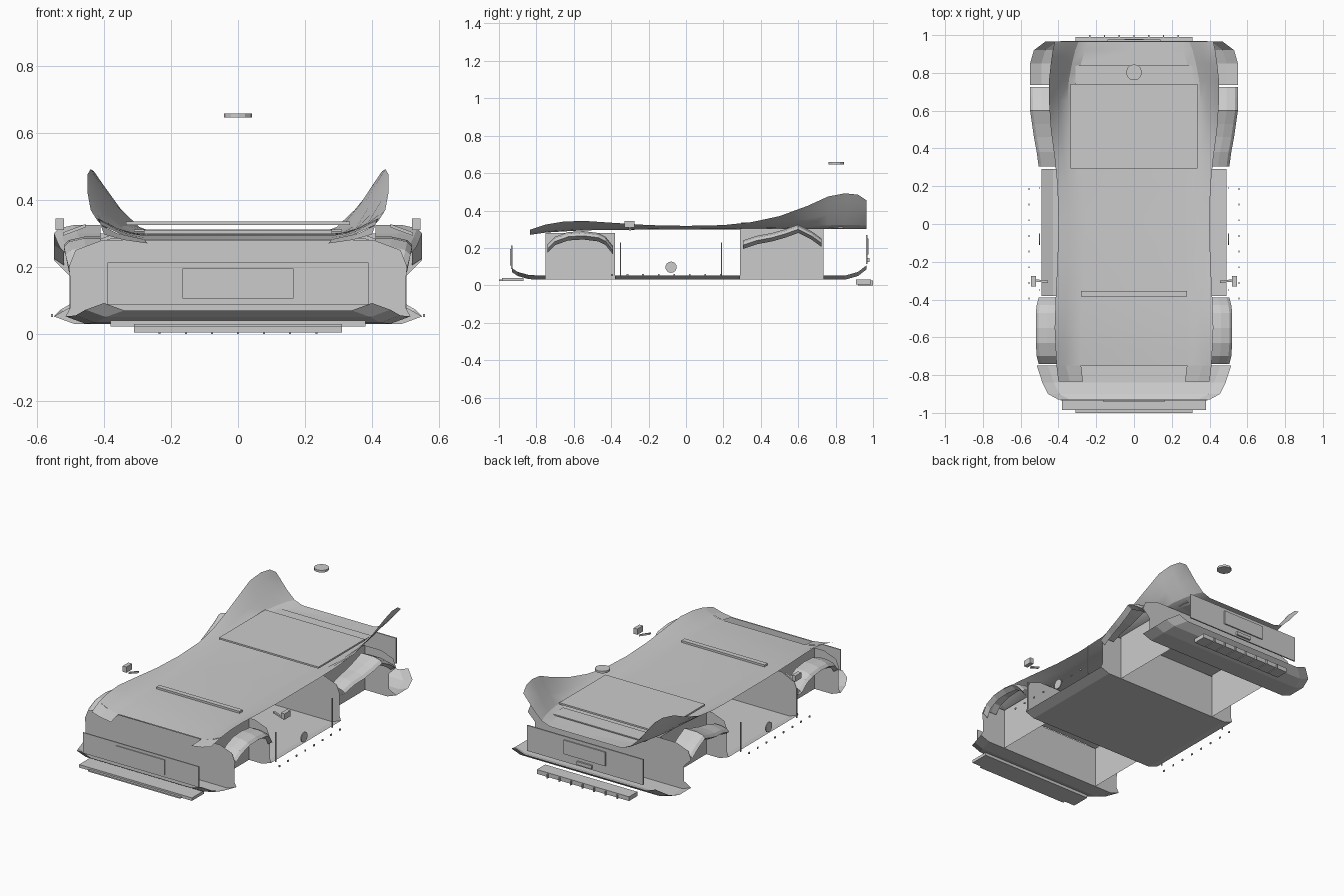
import bpy, bmesh, math
from mathutils import Vector

if "Cube" in bpy.data.objects:
    bpy.data.objects.remove(bpy.data.objects["Cube"])


def finish(name, bm, smooth=False):
    me = bpy.data.meshes.new(name)
    bm.to_mesh(me)
    bm.free()
    ob = bpy.data.objects.new(name, me)
    bpy.context.collection.objects.link(ob)
    if smooth:
        bpy.ops.object.select_all(action='DESELECT')
        ob.select_set(True)
        bpy.context.view_layer.objects.active = ob
        bpy.ops.object.shade_smooth_by_angle(angle=math.radians(25))
    return ob


def loft(name, rows, caps=False, closed=False, smooth=False):
    bm = bmesh.new()
    vs = [[bm.verts.new(p) for p in r] for r in rows]
    n = len(vs[0])
    for a, b in zip(vs, vs[1:]):
        for i in range(n if closed else n - 1):
            j = (i + 1) % n
            bm.faces.new((a[i], a[j], b[j], b[i]))
    if caps:
        bm.faces.new(vs[0][::-1])
        bm.faces.new(vs[-1])
    bmesh.ops.recalc_face_normals(bm, faces=bm.faces)
    return finish(name, bm, smooth)


def both(half, y):
    """Half section of (x, z), listed from the centre outwards, mirrored in x."""
    left = [(-x, y, z) for x, z in reversed(half) if x > 0]
    return left + [(x, y, z) for x, z in half]


def ring(half, y):
    """Closed section with no points on the centre line."""
    return [(x, y, z) for x, z in half] + [(-x, y, z) for x, z in reversed(half)]


def box(name, x, y, z):
    bm = bmesh.new()
    bmesh.ops.create_cube(bm, size=1)
    for v in bm.verts:
        v.co = Vector([(r[0] + r[1]) / 2 + c * (r[1] - r[0]) for r, c in zip((x, y, z), v.co)])
    return finish(name, bm)


def disc(name, loc, r, h, axis='Z', n=12):
    bpy.ops.mesh.primitive_cylinder_add(vertices=n, radius=r, depth=h, location=loc,
                                        rotation=(0, math.pi / 2 if axis == 'X' else 0, 0))
    bpy.context.object.name = name


# Hood, waist and rear haunches, a sheet rising outwards: y, centre z, inner x, outer x, outer z
stations = [
    (-.75, .282, .28, .41, .325), (-.66, .288, .28, .415, .340), (-.55, .294, .28, .42, .345),
    (-.40, .296, .275, .415, .335), (-.20, .298, .265, .405, .322), (.00, .298, .26, .40, .318),
    (.20, .298, .265, .405, .322), (.35, .300, .30, .42, .338), (.50, .300, .31, .44, .370),
    (.65, .300, .31, .45, .425), (.76, .300, .30, .45, .475), (.85, .300, .28, .44, .492),
    (.92, .300, .26, .43, .485), (.965, .300, .24, .42, .455),
]
rows = []
for y, zc, xi, xo, zo in stations:
    rows.append(both([(0, zc)] + [(xi + (xo - xi) * a, zc + (zo - zc) * b) for a, b in
                                  ((0, 0), (.3, .12), (.6, .45), (.85, .8), (1, 1))], y))
loft("upper_body", rows, smooth=True)

# Headlight strips running ahead of the hood
for s in (-1, 1):
    loft("headlight_strip", [[(s * x, -.75, z) for x, z in ((.28, .282), (.36, .30), (.41, .325))],
                             [(s * x, -.835, z) for x, z in ((.27, .27), (.34, .28), (.40, .297))]])


# Underbody pans: floor and upturned bumper bottoms, as y, half width, bottom z
pans = {
    "front_pan": ((-.93, .40, .07), (-.90, .455, .05), (-.84, .485, .033), (-.75, .515, .03)),
    "floor": ((-.38, .49, .03), (.29, .49, .03)),
    "rear_pan": ((.735, .55, .03), (.85, .55, .03), (.92, .53, .05), (.965, .47, .085)),
}
for name, secs in pans.items():
    loft(name, [both([(0, z), (w - .06, z), (w, z + .022)], y) for y, w, z in secs])

# Bulkheads at both ends of each wheel well: y, top z, half width, sill half width
for name, y, top, w, sill in (("nose_bulkhead", -.75, .28, .505, .515), ("front_bulkhead", -.38, .285, .48, .49),
                              ("rear_bulkhead", .29, .295, .48, .49), ("tail_bulkhead", .735, .30, .55, .55)):
    bm = bmesh.new()
    pts = ring([(w - .10, top), (w - .02, top - .03), (w, top - .08), (min(w, .5), top - .13), (min(w, .5), .08),
                (sill, .052), (sill - .06, .03)], y)
    bm.faces.new([bm.verts.new(p) for p in pts])
    finish(name, bm)

# Wheel well inner walls
for s in (-1, 1):
    for name, y0, y1, top in (("front_wheel_well", -.75, -.38, .28), ("rear_wheel_well", .29, .735, .305)):
        loft(name, [[(s * .34, y0, .03), (s * .34, y1, .03)], [(s * .34, y0, top), (s * .34, y1, top)]])

# Arched fenders following the wheels: y, lip z, outer x
arches = {
    "front_fender": [(-.74, .195, .505), (-.70, .235, .515), (-.63, .26, .52), (-.55, .265, .52),
                     (-.47, .255, .52), (-.43, .235, .515), (-.39, .185, .505)],
    "rear_fender": [(.305, .215, .505), (.38, .24, .515), (.46, .255, .53), (.53, .275, .54),
                    (.60, .30, .55), (.67, .265, .55), (.725, .225, .55)],
}
for s in (-1, 1):
    for name, pts in arches.items():
        loft(name, [[(s * x, y, h) for x, h in ((.41, z + .025), (w - .06, z + .025), (w - .015, z + .015),
                                                (w, z), (w - .03, z - .02))] for y, z, w in pts])

# Front plates and splitter
box("front_grille", (-.39, .39), (-.935, -.928), (.088, .213))
box("front_number_plate", (-.165, .165), (-.94, -.934), (.105, .195))
box("front_splitter", (-.38, .38), (-.985, -.87), (.022, .04))
box("splitter_lip", (-.31, .31), (-1, -.93), (.022, .03))

# Rear panel and diffuser
box("rear_panel", (-.39, .39), (.962, .97), (.115, .27))
box("rear_number_plate", (-.14, .14), (.97, .977), (.165, .25))
box("rear_slot", (-.05, .05), (.97, .98), (.125, .145))
box("diffuser", (-.31, .31), (.91, .99), (.004, .03))
for i in range(7):
    x = (i - 3) * .078
    box("diffuser_fin", (x - .003, x + .003), (.92, 1), (0, .025))

# Engine cover, tail deck and cowl bar
box("engine_cover", (-.335, .335), (.295, .74), (.325, .335))
box("tail_deck", (-.31, .31), (.74, .84), (.305, .312))
box("cowl_slot", (-.28, .28), (-.385, -.355), (.298, .31))

for s in (-1, 1):
    def sx(a, b):
        return (a, b) if s > 0 else (-b, -a)
    # Mirrors on sloping stalks
    box("mirror", sx(.52, .545), (-.33, -.275), (.31, .345))
    loft("mirror_stalk", [[(s * .455, -.312 + a, .318 + b) for a, b in ((0, 0), (.012, 0), (.012, .01), (0, .01))],
                          [(s * .522, -.305 + a, .293 + b) for a, b in ((0, 0), (.012, 0), (.012, .01), (0, .01))]],
         caps=True, closed=True)
    # Door seams, filler disc and sill rivets
    for y in (-.35, .19):
        box("door_seam", sx(.497, .503), (y - .003, y + .003), (.05, .23))
    disc("filler_disc", (s * .5, -.08, .097), .03, .006, 'X', 16)
    for i in range(8):
        y = -.395 + i * .083
        box("sill_rivet", sx(.552, .558), (y - .005, y + .005), (.05, .06))

# Roof antenna puck
disc("antenna_puck", (0, .803, .652), .042, .013)
